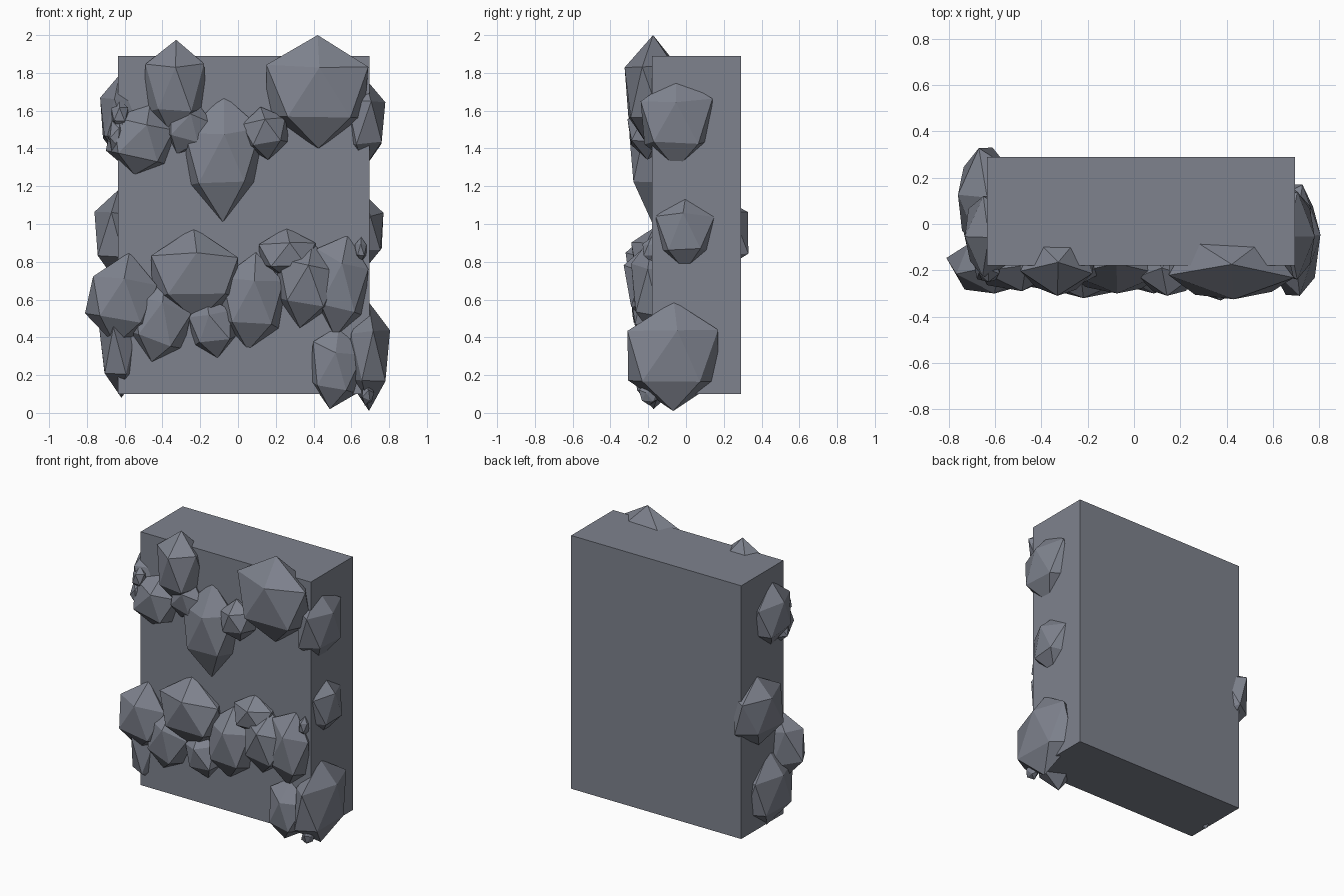
import bpy, bmesh, math, random
from mathutils import Matrix, Vector

random.seed(4)
if "Cube" in bpy.data.objects:
    bpy.data.objects.remove(bpy.data.objects["Cube"], do_unlink=True)

stone = bpy.data.materials.new("blue grey stone")
stone.use_nodes = True
colour = (0.21, 0.225, 0.27, 1)
stone.diffuse_color = colour
stone.node_tree.nodes["Principled BSDF"].inputs["Base Color"].default_value = colour


def finish(bm, name):
    """Turn a bmesh into a flat shaded stone object."""
    bmesh.ops.recalc_face_normals(bm, faces=bm.faces)
    mesh = bpy.data.meshes.new(name)
    bm.to_mesh(mesh)
    bm.free()
    mesh.materials.append(stone)
    obj = bpy.data.objects.new(name, mesh)
    bpy.context.collection.objects.link(obj)
    return obj


def fit(bm, low, high):
    """Stretch all vertices to fill the box between two corners."""
    for axis in range(3):
        values = [v.co[axis] for v in bm.verts]
        start, span = min(values), max(values) - min(values)
        for v in bm.verts:
            share = (v.co[axis] - start) / span
            v.co[axis] = low[axis] + share * (high[axis] - low[axis])


def boulder(name, yaw, roll, low, high):
    """Faceted rock with one upper corner pointing out of the wall."""
    bm = bmesh.new()
    bmesh.ops.create_icosphere(bm, subdivisions=1, radius=1)
    for v in bm.verts:
        v.co += Vector([random.uniform(-0.06, 0.06) for _ in range(3)])
    out_axis = "Y" if name.startswith("front") else "X"
    turn = Matrix.Rotation(math.radians(roll), 3, out_axis)
    turn = turn @ Matrix.Rotation(math.radians(yaw), 3, "Z")
    bmesh.ops.transform(bm, matrix=turn.to_4x4(), verts=bm.verts)
    fit(bm, low, high)
    return finish(bm, name)


# Main slab
slab = bmesh.new()
bmesh.ops.create_cube(slab, size=1)
fit(slab, (-0.635, -0.18, 0.10), (0.695, 0.29, 1.89))
finish(slab, "wall_slab")

# Front rocks: left edge, right edge, bottom, top, foremost y, rearmost y, roll
upper_row = [
    (-0.50, -0.165, 1.45, 1.975, -0.31, -0.03, 0),
    (-0.70, -0.34, 1.26, 1.63, -0.29, -0.06, 14),
    (-0.40, -0.13, 1.37, 1.66, -0.27, -0.08, 20),
    (-0.28, 0.12, 1.01, 1.68, -0.30, -0.05, 0),
    (0.02, 0.27, 1.34, 1.62, -0.31, -0.08, -8),
    (0.15, 0.69, 1.40, 2.00, -0.325, -0.04, 0),
]
lower_row = [
    (-0.81, -0.43, 0.36, 0.85, -0.30, -0.06, 8),
    (-0.46, 0.00, 0.48, 0.98, -0.32, -0.05, 0),
    (-0.58, -0.25, 0.27, 0.70, -0.28, -0.08, 15),
    (-0.26, 0.00, 0.29, 0.62, -0.28, -0.08, -10),
    (-0.10, 0.24, 0.33, 0.85, -0.30, -0.06, 5),
    (0.20, 0.54, 0.45, 0.90, -0.33, -0.06, 10),
    (0.11, 0.42, 0.70, 0.98, -0.29, -0.06, 0),
    (0.40, 0.69, 0.40, 0.94, -0.29, -0.06, 12),
    (0.38, 0.66, 0.02, 0.46, -0.28, -0.06, 10),
]
pebbles = [
    (-0.69, -0.59, 1.38, 1.56, -0.25, -0.14, 30),
    (-0.67, -0.58, 1.50, 1.66, -0.25, -0.14, 0),
    (0.62, 0.68, 0.80, 0.93, -0.23, -0.14, 0),
    (0.65, 0.72, 0.04, 0.16, -0.25, -0.14, 20),
]
groups = {"upper": upper_row, "lower": lower_row, "pebble": pebbles}
for group, rocks in groups.items():
    for i, (x0, x1, z0, z1, y0, y1, roll) in enumerate(rocks):
        boulder(f"front_{group}_rock_{i + 1}", -18, roll, (x0, y0, z0), (x1, y1, z1))

# Side rocks: front edge, back edge, bottom, top, inner x, outer x
left_side = [
    (-0.24, 0.14, 1.29, 1.78, 0.56, 0.78),
    (-0.16, 0.15, 0.75, 1.16, 0.56, 0.77),
    (-0.31, 0.17, 0.01, 0.59, 0.58, 0.805),
]
right_side = [
    (-0.24, 0.12, 1.34, 1.79, -0.52, -0.73),
    (-0.10, 0.33, 0.70, 1.18, -0.52, -0.76),
    (-0.25, 0.18, 0.08, 0.60, -0.52, -0.735),
]
for side, yaw, rocks in (("left", 0, left_side), ("right", 180, right_side)):
    for i, (y0, y1, z0, z1, inner, outer) in enumerate(rocks):
        low = (min(inner, outer), y0, z0)
        high = (max(inner, outer), y1, z1)
        boulder(f"{side}_side_rock_{i + 1}", yaw, 0, low, high)
